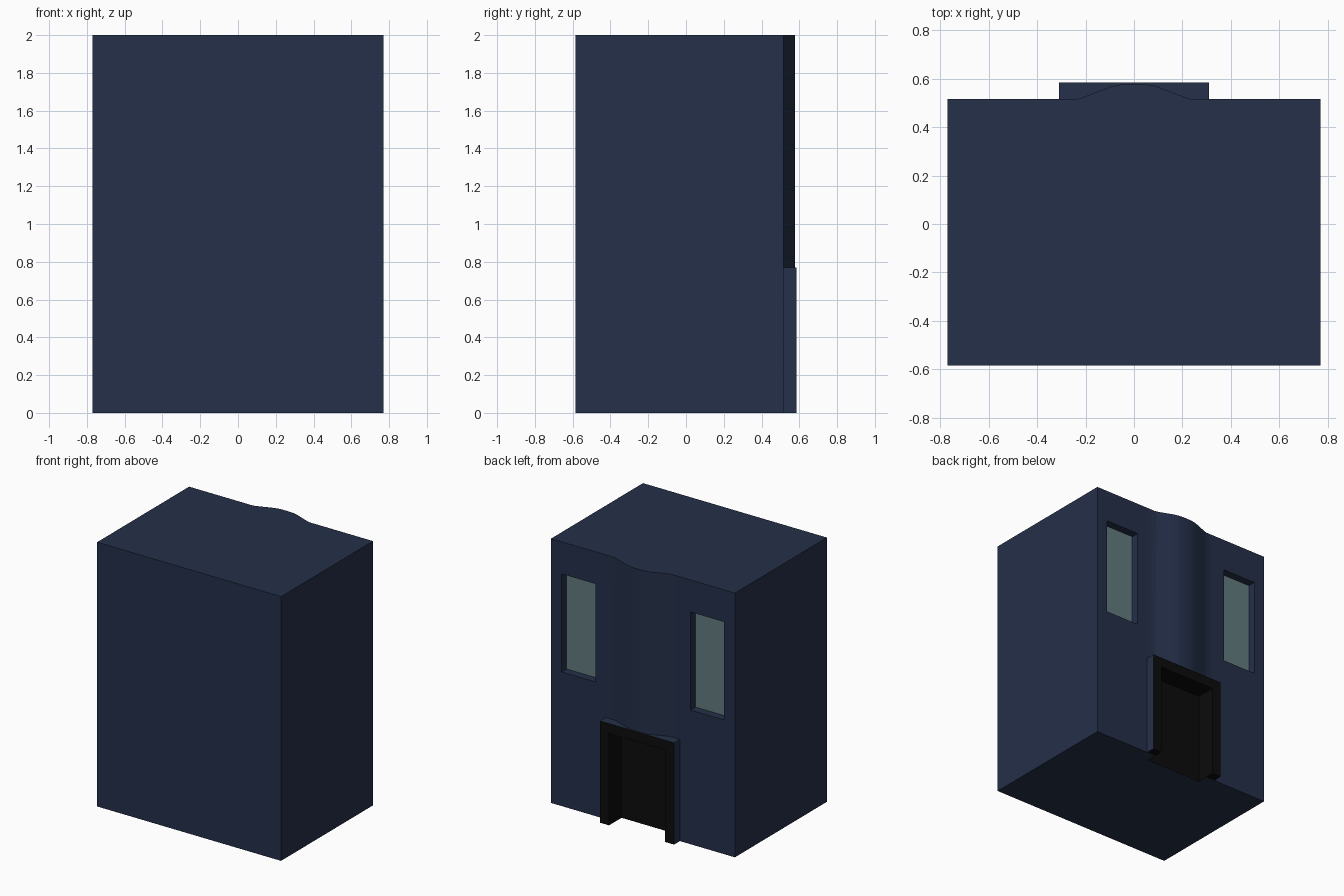
import bpy, bmesh, math

if "Cube" in bpy.data.objects:
    bpy.data.objects.remove(bpy.data.objects["Cube"])


def material(name, rgb):
    m = bpy.data.materials.new(name)
    m.diffuse_color = (*rgb, 1.0)
    m.use_nodes = True
    m.node_tree.nodes["Principled BSDF"].inputs["Base Color"].default_value = m.diffuse_color
    return m


NAVY = material("navy_wall", (0.0178, 0.0290, 0.0670))
GLASS = material("grey_green_glass", (0.125, 0.200, 0.215))
BLACK = material("black_doorway", (0.0035, 0.0035, 0.0035))


def prism(name, outline, z0, z1):
    """Extrude a plan outline from z0 to z1."""
    bm = bmesh.new()
    face = bm.faces.new([bm.verts.new((x, y, z0)) for x, y in outline])
    top = bmesh.ops.extrude_face_region(bm, geom=[face])
    verts = [g for g in top["geom"] if isinstance(g, bmesh.types.BMVert)]
    bmesh.ops.translate(bm, verts=verts, vec=(0, 0, z1 - z0))
    bmesh.ops.recalc_face_normals(bm, faces=bm.faces)
    mesh = bpy.data.meshes.new(name)
    bm.to_mesh(mesh)
    bm.free()
    obj = bpy.data.objects.new(name, mesh)
    bpy.context.collection.objects.link(obj)
    for m in (NAVY, GLASS, BLACK):
        mesh.materials.append(m)
    return obj


def box(name, x0, x1, y0, y1, z0, z1):
    return prism(name, [(x0, y0), (x1, y0), (x1, y1), (x0, y1)], z0, z1)


def cut(obj, cutters):
    for c in cutters:
        mod = obj.modifiers.new("cut", 'BOOLEAN')
        mod.operation = 'DIFFERENCE'
        mod.solver = 'EXACT'
        mod.object = c
    dg = bpy.context.evaluated_depsgraph_get()
    mesh = bpy.data.meshes.new_from_object(obj.evaluated_get(dg))
    obj.modifiers.clear()
    obj.data = mesh


def colour(obj, rule):
    for p in obj.data.polygons:
        p.material_index = rule(p.center, p.normal)


# Building block with a soft bulge down the middle of the back wall
half = [(0.31, 0.515), (0.24, 0.515), (0.215, 0.521), (0.09, 0.569), (0.05, 0.576)]
bulge = half + [(0, 0.578)] + [(-x, y) for x, y in reversed(half)]
body = prism("building_body",
             [(-0.77, -0.585), (0.77, -0.585), (0.77, 0.515)] + bulge + [(-0.77, 0.515)], 0, 2)

# Raised door surround
surround = box("door_surround", -0.31, 0.31, 0.514, 0.585, 0, 0.77)

# Cutters for the doorway and the two windows
door = box("door_cutter", -0.235, 0.235, 0.435, 0.7, -0.1, 0.695)
windows = [box("window_cutter", min(s * 0.398, s * 0.68), max(s * 0.398, s * 0.68),
               0.455, 0.7, 1.015, 1.757) for s in (-1, 1)]
cut(body, [door] + windows)
cut(surround, [door])
for c in [door] + windows:
    bpy.data.objects.remove(c)


# Glass at the back of the window recesses, black inside the doorway
def body_rule(c, n):
    if n.y > 0.9 and abs(c.y - 0.455) < 0.005 and c.z > 1:
        return 1
    return 2 if abs(c.x) < 0.24 and c.z < 0.7 and c.y > 0.43 else 0


def surround_rule(c, n):
    inside = abs(c.x) < 0.24 and c.z < 0.7
    return 2 if inside or n.y > 0.5 or n.z < -0.5 else 0


colour(body, body_rule)
colour(surround, surround_rule)

# Smooth bulge, sharp corners
bpy.ops.object.select_all(action='DESELECT')
body.select_set(True)
bpy.context.view_layer.objects.active = body
bpy.ops.object.shade_smooth_by_angle(angle=math.radians(30))
